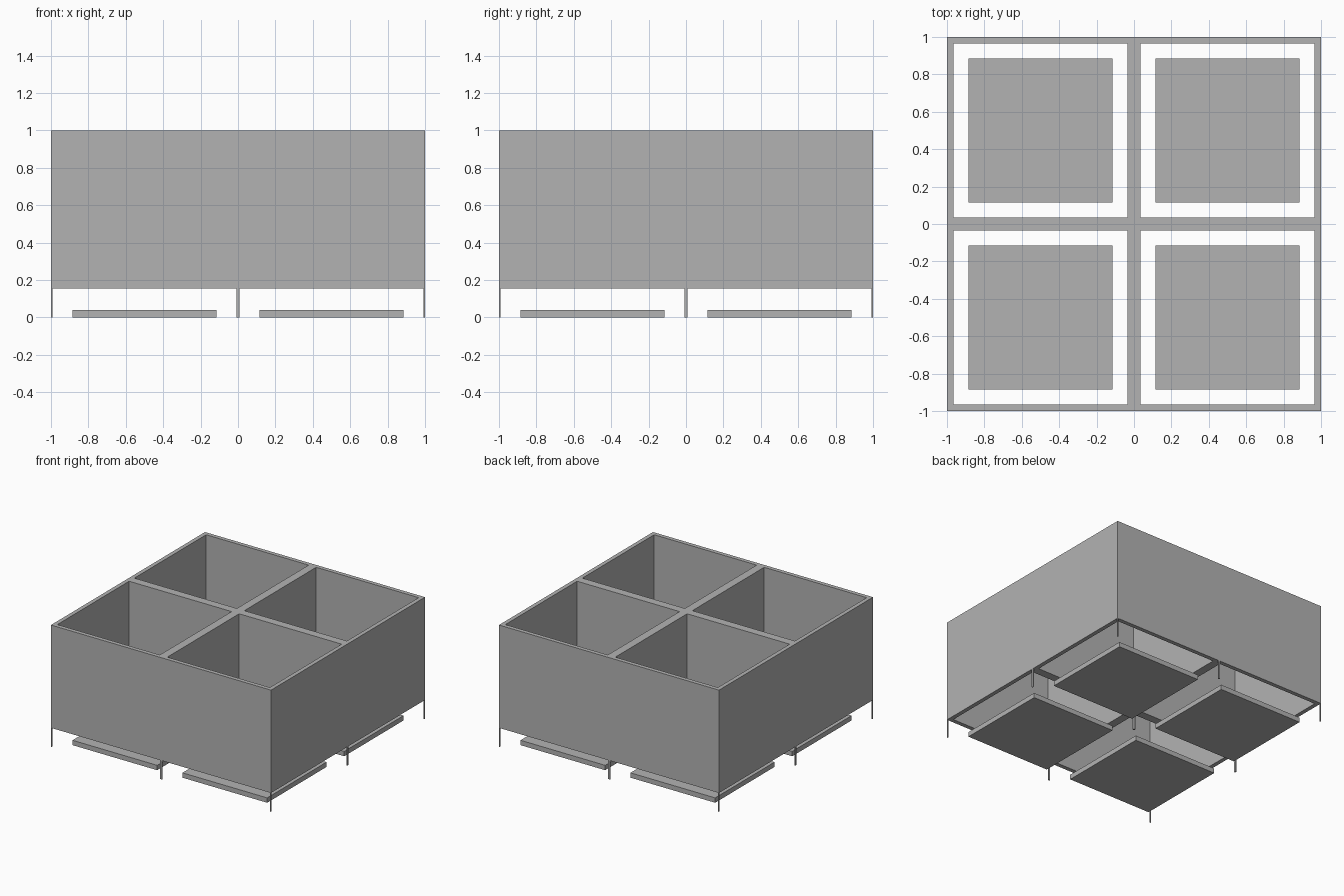
import bpy
import bmesh

cube = bpy.data.objects.get("Cube")
if cube:
    bpy.data.objects.remove(cube, do_unlink=True)

grey = bpy.data.materials.new("plain grey")
grey.use_nodes = True
colour = (0.45, 0.45, 0.45, 1)
grey.diffuse_color = colour
grey.node_tree.nodes["Principled BSDF"].inputs["Base Color"].default_value = colour

WALL = 0.034      # wall thickness, and half the divider thickness
BASE, TOP = 0.155, 1.0
LEG = 0.008       # leg thickness at an outer corner


def finish(name, bm):
    bmesh.ops.recalc_face_normals(bm, faces=bm.faces)
    mesh = bpy.data.meshes.new(name)
    bm.to_mesh(mesh)
    bm.free()
    mesh.materials.append(grey)
    obj = bpy.data.objects.new(name, mesh)
    bpy.context.collection.objects.link(obj)
    return obj


def box(name, low, high):
    bm = bmesh.new()
    bmesh.ops.create_cube(bm, size=1)
    for v in bm.verts:
        v.co = [h if c > 0 else l for c, l, h in zip(v.co, low, high)]
    return finish(name, bm)


# Open bin walls: a flat lattice with four square holes, pulled upward
lines = [-1, WALL - 1, -WALL, WALL, 1 - WALL, 1]
bm = bmesh.new()
grid = [[bm.verts.new((x, y, BASE)) for y in lines] for x in lines]
for i in range(5):
    for j in range(5):
        if i % 2 and j % 2:
            continue
        bm.faces.new((grid[i][j], grid[i + 1][j], grid[i + 1][j + 1], grid[i][j + 1]))
lifted = bmesh.ops.extrude_face_region(bm, geom=bm.faces[:], use_keep_orig=True)
bmesh.ops.translate(bm, vec=(0, 0, TOP - BASE),
                    verts=[g for g in lifted["geom"] if isinstance(g, bmesh.types.BMVert)])
finish("bin_walls", bm)

# Loose floor panel under each compartment
for side, sx in (("right", -0.5), ("left", 0.5)):
    for end, sy in (("front", -0.5), ("back", 0.5)):
        box(f"floor_panel_{end}_{side}", (sx - 0.385, sy - 0.385, 0),
            (sx + 0.385, sy + 0.385, 0.04))

# Thin legs at the corners, edge middles and centre
spans = {-1: (-1, LEG - 1), 0: (-LEG, LEG), 1: (1 - LEG, 1)}
x_names = {-1: "right", 0: "middle", 1: "left"}
y_names = {-1: "front", 0: "centre", 1: "back"}
for x, (x0, x1) in spans.items():
    for y, (y0, y1) in spans.items():
        box(f"leg_{y_names[y]}_{x_names[x]}", (x0, y0, 0), (x1, y1, BASE))
